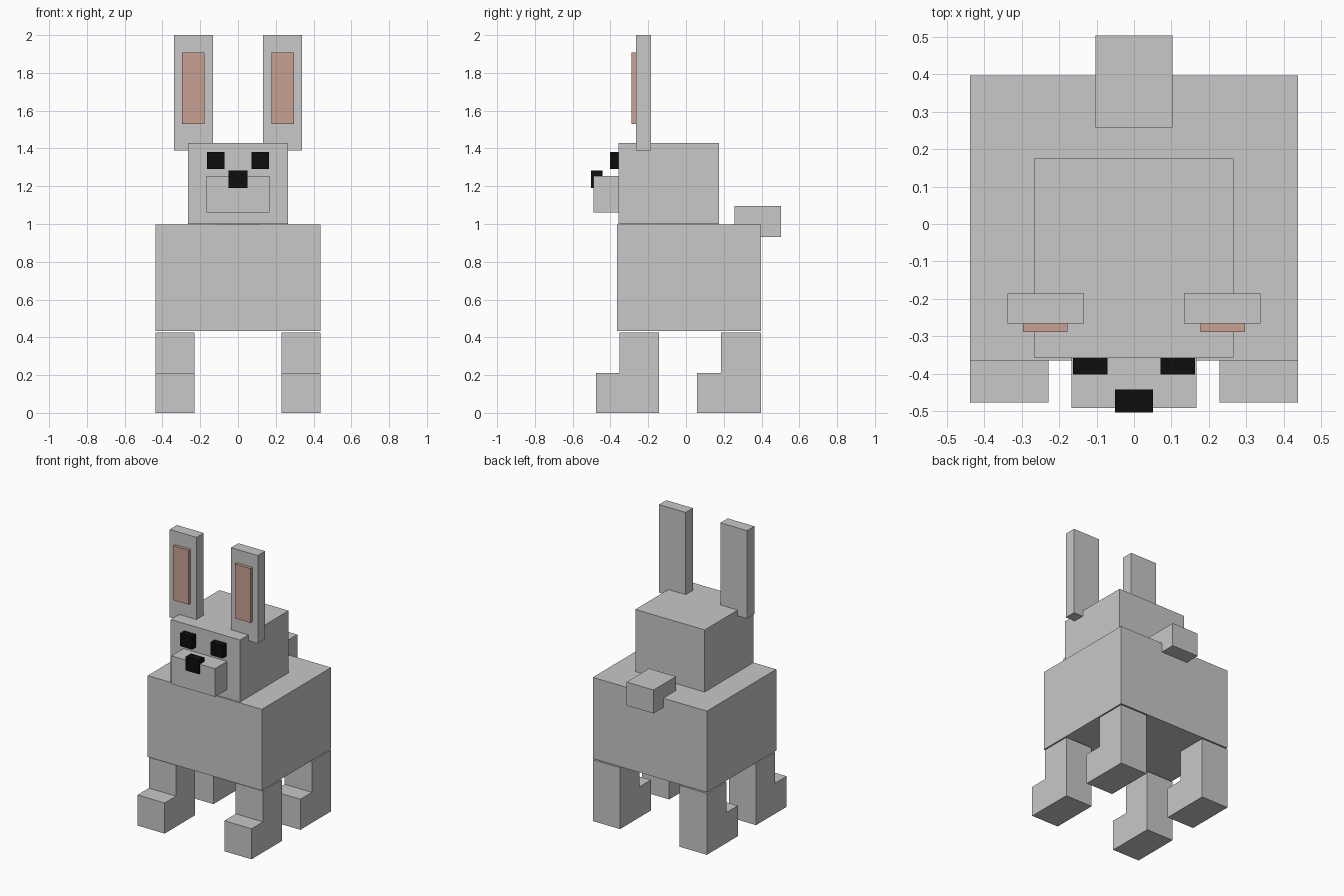
import bpy
import bmesh

if "Cube" in bpy.data.objects:
    bpy.data.objects.remove(bpy.data.objects["Cube"])


def material(name, color):
    m = bpy.data.materials.new(name)
    m.diffuse_color = (*color, 1)
    m.use_nodes = True
    m.node_tree.nodes["Principled BSDF"].inputs["Base Color"].default_value = m.diffuse_color
    return m


GREY = material("grey fur", (0.58, 0.58, 0.58))
PINK = material("inner ear pink", (0.578, 0.352, 0.296))
BLACK = material("black", (0.004, 0.004, 0.004))


def box(name, x, y, z, mat):
    """Box given by its (min, max) range on each axis."""
    bm = bmesh.new()
    bmesh.ops.create_cube(bm, size=1)
    for v in bm.verts:
        v.co = [r[0] if c < 0 else r[1] for c, r in zip(v.co, (x, y, z))]
    me = bpy.data.meshes.new(name)
    bm.to_mesh(me)
    bm.free()
    me.materials.append(mat)
    ob = bpy.data.objects.new(name, me)
    bpy.context.collection.objects.link(ob)
    return ob


def pair(name, x, y, z, mat):
    """The same box on both sides of the body."""
    box(name + "_left", x, y, z, mat)
    box(name + "_right", (-x[1], -x[0]), y, z, mat)


# Body, head and tail
box("body", (-0.438, 0.438), (-0.364, 0.396), (0.433, 0.997), GREY)
box("head", (-0.266, 0.266), (-0.358, 0.175), (0.999, 1.43), GREY)
box("tail", (-0.103, 0.103), (0.258, 0.503), (0.932, 1.095), GREY)

# Face
box("muzzle", (-0.167, 0.167), (-0.491, -0.358), (1.06, 1.255), GREY)
box("nose", (-0.051, 0.051), (-0.503, -0.442), (1.19, 1.284), BLACK)
pair("eye", (0.071, 0.163), (-0.402, -0.356), (1.29, 1.38), BLACK)

# Ears with pink lining
pair("ear", (0.133, 0.338), (-0.266, -0.186), (1.39, 2.0), GREY)
pair("inner_ear", (0.177, 0.296), (-0.288, -0.266), (1.53, 1.907), PINK)

# Legs: upper block, lower block and a foot in front of it
LEG_X = (0.229, 0.438)
for name, y0, y1, toe in (("front", -0.352, -0.143, -0.477),
                          ("back", 0.184, 0.396, 0.058)):
    pair(name + "_upper_leg", LEG_X, (y0, y1), (0.212, 0.425), GREY)
    pair(name + "_lower_leg", LEG_X, (y0, y1), (0.0, 0.212), GREY)
    pair(name + "_foot", LEG_X, (toe, y0), (0.0, 0.212), GREY)
